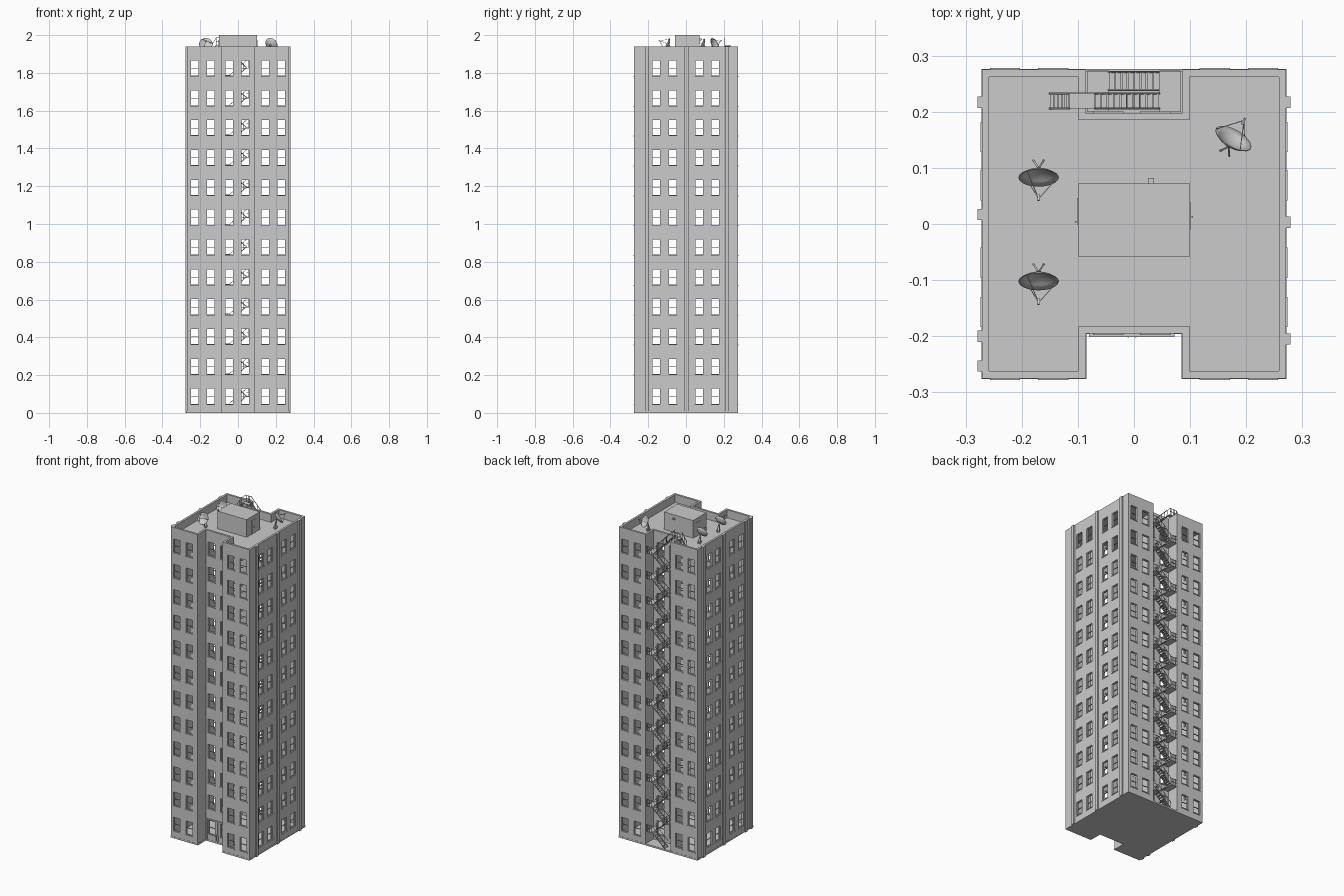
import bpy, bmesh, math
from mathutils import Vector, Matrix

if "Cube" in bpy.data.objects:
    bpy.data.objects.remove(bpy.data.objects["Cube"])

TOP, ROOF, FLOORS, STEP = 1.94, 1.89, 12, 0.158
ROWS = [0.088 + STEP * k for k in range(FLOORS)]      # window centre heights
WW, WH = 0.046, 0.086                                 # window opening


def finish(name, bm, smooth=False):
    me = bpy.data.meshes.new(name)
    bm.to_mesh(me)
    bm.free()
    ob = bpy.data.objects.new(name, me)
    bpy.context.collection.objects.link(ob)
    if smooth:
        for o in bpy.context.selected_objects:
            o.select_set(False)
        bpy.context.view_layer.objects.active = ob
        ob.select_set(True)
        bpy.ops.object.shade_smooth_by_angle(angle=math.radians(40))
    return ob


def box(bm, c, s):
    m = Matrix.Translation(c) @ Matrix.Diagonal((*s, 1))
    bmesh.ops.create_cube(bm, size=1, matrix=m)


def span(bm, lo, hi):
    lo, hi = Vector(lo), Vector(hi)
    box(bm, (lo + hi) / 2, hi - lo)


def bar(bm, p, q, r=0.0012):
    p, q = Vector(p), Vector(q)
    d = q - p
    m = Matrix.Translation((p + q) / 2) @ d.to_track_quat('Z', 'Y').to_matrix().to_4x4()
    bmesh.ops.create_cube(bm, size=1, matrix=m @ Matrix.Diagonal((2 * r, 2 * r, d.length, 1)))


def outline(i=0.0, back_notch=True):
    X, Y, n = 0.271 - i, 0.275 - i, 0.086 + i
    pts = [(-X, -Y), (-n, -Y), (-n, -0.195 + i), (n, -0.195 + i), (n, -Y), (X, -Y), (X, Y)]
    if back_notch:
        pts += [(n, Y), (n, 0.198 - i), (-n, 0.198 - i), (-n, Y)]
    return pts + [(-X, Y)]


def prism(name, pts, z0, z1):
    bm = bmesh.new()
    f = bm.faces.new([bm.verts.new((x, y, z0)) for x, y in pts])
    g = bmesh.ops.extrude_face_region(bm, geom=[f])
    bmesh.ops.translate(bm, vec=(0, 0, z1 - z0), verts=[v for v in g['geom'] if isinstance(v, bmesh.types.BMVert)])
    bmesh.ops.recalc_face_normals(bm, faces=bm.faces)
    return finish(name, bm)


# Walls: gridded faces around the outline, skipping window cells
WING, MID = [0.144, 0.230], [0.044]
SIDE = [-0.157, -0.069, 0.069, 0.155]
pts = outline()
wins = {0: [-x for x in WING], 2: [-0.046, 0.038], 4: WING, 6: [], 5: SIDE,
        8: [-0.046, 0.038], 10: [-x for x in WING], 11: SIDE}
wins[6] = WING
zs = sorted([0.008, TOP] + [c + s * WH / 2 for c in ROWS for s in (-1, 1)])
walls, frames, sills = bmesh.new(), bmesh.new(), bmesh.new()
for e in range(len(pts)):
    a, b = Vector(pts[e]), Vector(pts[(e + 1) % len(pts)])
    ax = 0 if abs(b.x - a.x) > abs(b.y - a.y) else 1
    d = (b - a).normalized()
    n = Vector((d.y, -d.x, 0))
    cols = wins.get(e, [])
    us = sorted([a[ax], b[ax]] + [c + s * WW / 2 for c in cols for s in (-1, 1)], reverse=a[ax] > b[ax])

    def at(u, z, inset=0.0):
        p = Vector((a.x, a.y, z))
        p[ax] = u
        return p - n * inset

    def size(along, thick, h):
        return (along, thick, h) if ax == 0 else (thick, along, h)

    for i in range(len(us) - 1):
        for j in range(len(zs) - 1):
            if not (i % 2 and j % 2):
                walls.faces.new([walls.verts.new(at(u, z)) for u, z in
                                 ((us[i], zs[j]), (us[i + 1], zs[j]), (us[i + 1], zs[j + 1]), (us[i], zs[j + 1]))])
    # Sash frames and sills
    for u in cols:
        for z in ROWS:
            for s in (-1, 1):
                box(frames, at(u + s * (WW / 2 - 0.0015), z, 0.008), size(0.003, 0.006, WH))
                box(frames, at(u, z + s * (WH / 2 - 0.0015), 0.008), size(WW, 0.006, 0.003))
            box(frames, at(u, z - 0.002, 0.008), size(WW, 0.005, 0.003))
            box(sills, at(u, z - WH / 2 - 0.002, 0), size(WW + 0.008, 0.006, 0.005))
bmesh.ops.remove_doubles(walls, verts=walls.verts, dist=1e-5)
shell = finish("walls", walls)
mod = shell.modifiers.new("thickness", 'SOLIDIFY')
mod.thickness, mod.offset, mod.use_even_offset = 0.013, -1, True
finish("window_frames", frames)
finish("window_sills", sills)

# Base slab and roof deck
prism("base_slab", outline(-0.001, False), 0, 0.01)
prism("roof_deck", outline(0.006), ROOF - 0.01, ROOF)

# Side pilasters
bm = bmesh.new()
for s, ys in ((1, (0.217, 0.003, -0.205)), (-1, (0.217, 0.017, -0.2, -0.253))):
    for y in ys:
        box(bm, (s * 0.274, y, TOP / 2), (0.01, 0.02, TOP))
finish("side_pilasters", bm)

# Entrance: door surround, step and handles in the front recess
bm = bmesh.new()
for x in (-0.078, -0.004, 0.07):
    box(bm, (x, -0.196, 0.073), (0.005, 0.006, 0.13))
box(bm, (-0.004, -0.197, 0.139), (0.153, 0.008, 0.006))
for x in (-0.010, 0.003):
    bar(bm, (x, -0.201, 0.02), (x, -0.201, 0.055), 0.0015)
finish("entrance_door", bm)

# Roof house with door, handle and lamp
bm = bmesh.new()
span(bm, (-0.1, -0.058, ROOF), (0.1, 0.072, 2.0))
finish("roof_house", bm)
bm = bmesh.new()
span(bm, (-0.102, -0.002, ROOF), (-0.099, 0.046, 1.975))
span(bm, (0.099, -0.01, ROOF), (0.102, 0.038, 1.975))
bar(bm, (-0.104, 0.004, 1.925), (-0.104, 0.004, 1.935))
bar(bm, (0.104, 0.013, 1.925), (0.104, 0.013, 1.935))
span(bm, (0.025, 0.07, 1.972), (0.036, 0.082, 1.982))
finish("roof_house_fittings", bm)

# Fire escape: switchback flights, landings and railings
RAIL = 0.04
fe = bmesh.new()


def flight(x0, z0, x1, z1, y0, y1, n=8):
    for y in (y0, y1):
        bar(fe, (x0, y, z0), (x1, y, z1), 0.0018)
        bar(fe, (x0, y, z0 + RAIL), (x1, y, z1 + RAIL))
    for i in range(n):
        t = (i + 0.5) / n
        x, z = x0 + (x1 - x0) * t, z0 + (z1 - z0) * t
        box(fe, (x, (y0 + y1) / 2, z), (abs(x1 - x0) / n * 0.85, y1 - y0, 0.002))
        if i % 2 == 0:
            for y in (y0, y1):
                bar(fe, (x, y, z), (x, y, z + RAIL), 0.0007)


def landing(x0, x1, z, y0=0.2, y1=0.272):
    span(fe, (x0, y0, z - 0.003), (x1, y1, z))
    for h in (RAIL / 2, RAIL):
        bar(fe, (x0, y1, z + h), (x1, y1, z + h))
    for i in range(5):
        x = x0 + (x1 - x0) * i / 4
        bar(fe, (x, y1, z), (x, y1, z + RAIL), 0.0008)


for k in range(FLOORS):
    z = 0.01 + STEP * k
    last = k == FLOORS - 1
    flight(-0.045, z, 0.045, z + STEP / 2, 0.239, 0.271)
    landing(0.045, 0.084, z + STEP / 2)
    if last:
        flight(0.045, z + STEP / 2, -0.07, 1.946, 0.206, 0.233, 10)
    else:
        flight(0.045, z + STEP / 2, -0.045, z + STEP, 0.206, 0.233)
        landing(-0.084, -0.045, z + STEP)
landing(-0.115, -0.07, 1.946, 0.206, 0.233)
flight(-0.115, 1.946, -0.15, ROOF, 0.206, 0.233, 5)
finish("fire_escape", fe)


# Satellite dishes
def dish(i, c, face):
    c, f = Vector(c), Vector((*face, 0)).normalized()
    n = f * 0.9 + Vector((0, 0, 0.43))
    m = Matrix.Translation(c) @ n.to_track_quat('Z', 'Y').to_matrix().to_4x4()
    R, depth, seg = 0.036, 0.014, 24
    bm = bmesh.new()
    prof = [(R * t, depth * (t * t - 1)) for t in (0.02, 0.25, 0.5, 0.75, 1)]
    rings = [[bm.verts.new(m @ Vector((r * math.cos(a), r * math.sin(a), z)))
              for a in (2 * math.pi * s / seg for s in range(seg))] for r, z in prof]
    bm.faces.new(rings[0])
    for p, q in zip(rings, rings[1:]):
        for s in range(seg):
            t = (s + 1) % seg
            bm.faces.new((p[s], p[t], q[t], q[s]))
    bmesh.ops.recalc_face_normals(bm, faces=bm.faces)
    ob = finish(f"dish_{i}", bm, True)
    sol = ob.modifiers.new("thickness", 'SOLIDIFY')
    sol.thickness = 0.0015
    # Feed arms, feed horn and three-legged stand
    bm = bmesh.new()
    tip = m @ Vector((0, 0, 0.042))
    for a in (0.1, 2.2, 4.3):
        bar(bm, m @ Vector((R * math.cos(a), R * math.sin(a), 0)), tip, 0.0008)
    bar(bm, m @ Vector((0, 0, 0.034)), m @ Vector((0, 0, 0.046)), 0.002)
    hub = m @ Vector((0, 0, -depth - 0.004))
    bar(bm, m @ Vector((0, 0, -depth)), hub, 0.004)
    side = Vector((-f.y, f.x, 0))
    foot = Vector((c.x, c.y, ROOF + 0.001))
    feet = [foot - f * 0.030 + side * 0.009, foot - f * 0.030 - side * 0.009, foot - f * 0.012]
    for j, p in enumerate(feet):
        bar(bm, p, hub, 0.0015)
        bar(bm, p, feet[j - 1], 0.0015)
    finish(f"dish_stand_{i}", bm)


dish(1, (-0.17, 0.083, 1.952), (0, -1))
dish(2, (-0.17, -0.102, 1.952), (0, -1))
dish(3, (0.177, 0.152, 1.952), (0.5, 0.86))
